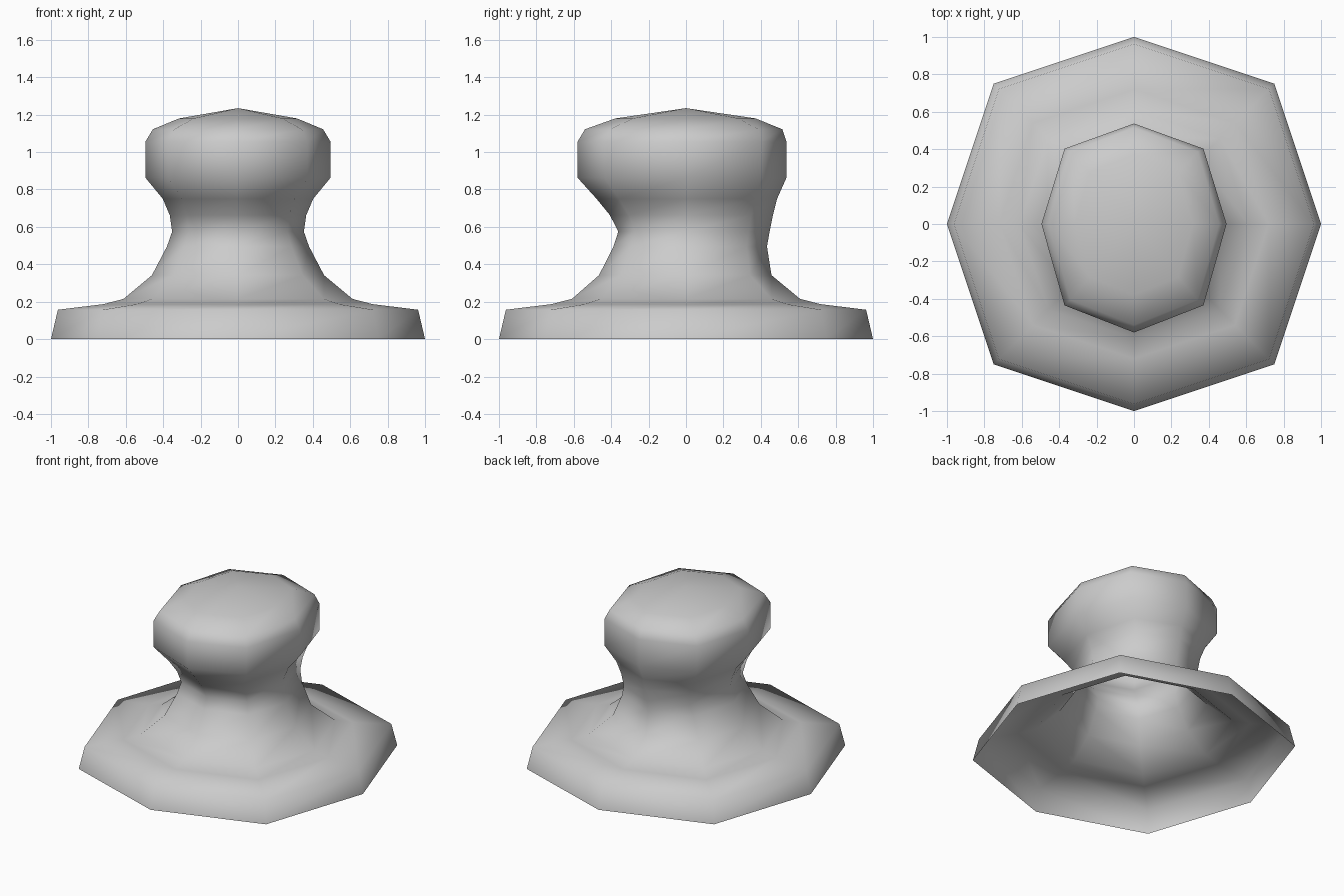
import bpy
import bmesh

if "Cube" in bpy.data.objects:
    bpy.data.objects.remove(bpy.data.objects["Cube"])

# Rings from bottom to top: (z, half width in x, reach to front -y, reach to back +y)
RINGS = [
    (0.00, 1.00, 1.00, 1.00),    # flared foot
    (0.157, 0.963, 0.963, 0.963),
    (0.187, 0.72, 0.72, 0.72),
    (0.215, 0.612, 0.61, 0.61),
    (0.342, 0.46, 0.465, 0.457),
    (0.495, 0.38, 0.388, 0.433),  # neck
    (0.575, 0.352, 0.362, 0.447),
    (0.663, 0.365, 0.407, 0.465),
    (0.75, 0.402, 0.478, 0.487),
    (0.863, 0.495, 0.58, 0.537),  # head
    (1.055, 0.495, 0.58, 0.537),
    (1.122, 0.455, 0.54, 0.515),
    (1.18, 0.315, 0.378, 0.372),
]
APEX = 1.235
# Eight-sided section, with diagonal corners at three quarters of each reach
D = 0.75
SECTION = [(1, 0), (D, D), (0, 1), (-D, D), (-1, 0), (-D, -D), (0, -1), (D, -D)]


def add_ring(bm, z, rx, front, back):
    return [bm.verts.new((u * rx, v * (back if v > 0 else front), z)) for u, v in SECTION]


bm = bmesh.new()
loops = [add_ring(bm, *ring) for ring in RINGS]
n = len(SECTION)

# Side walls, open underneath
for low, high in zip(loops, loops[1:]):
    for i in range(n):
        j = (i + 1) % n
        bm.faces.new((low[i], low[j], high[j], high[i]))

# Shallow domed cap
tip = bm.verts.new((0, 0, APEX))
for i in range(n):
    bm.faces.new((loops[-1][i], loops[-1][(i + 1) % n], tip))

for f in bm.faces:
    f.smooth = True

mesh = bpy.data.meshes.new("knob")
bm.to_mesh(mesh)
bm.free()
knob = bpy.data.objects.new("knob", mesh)
bpy.context.collection.objects.link(knob)
